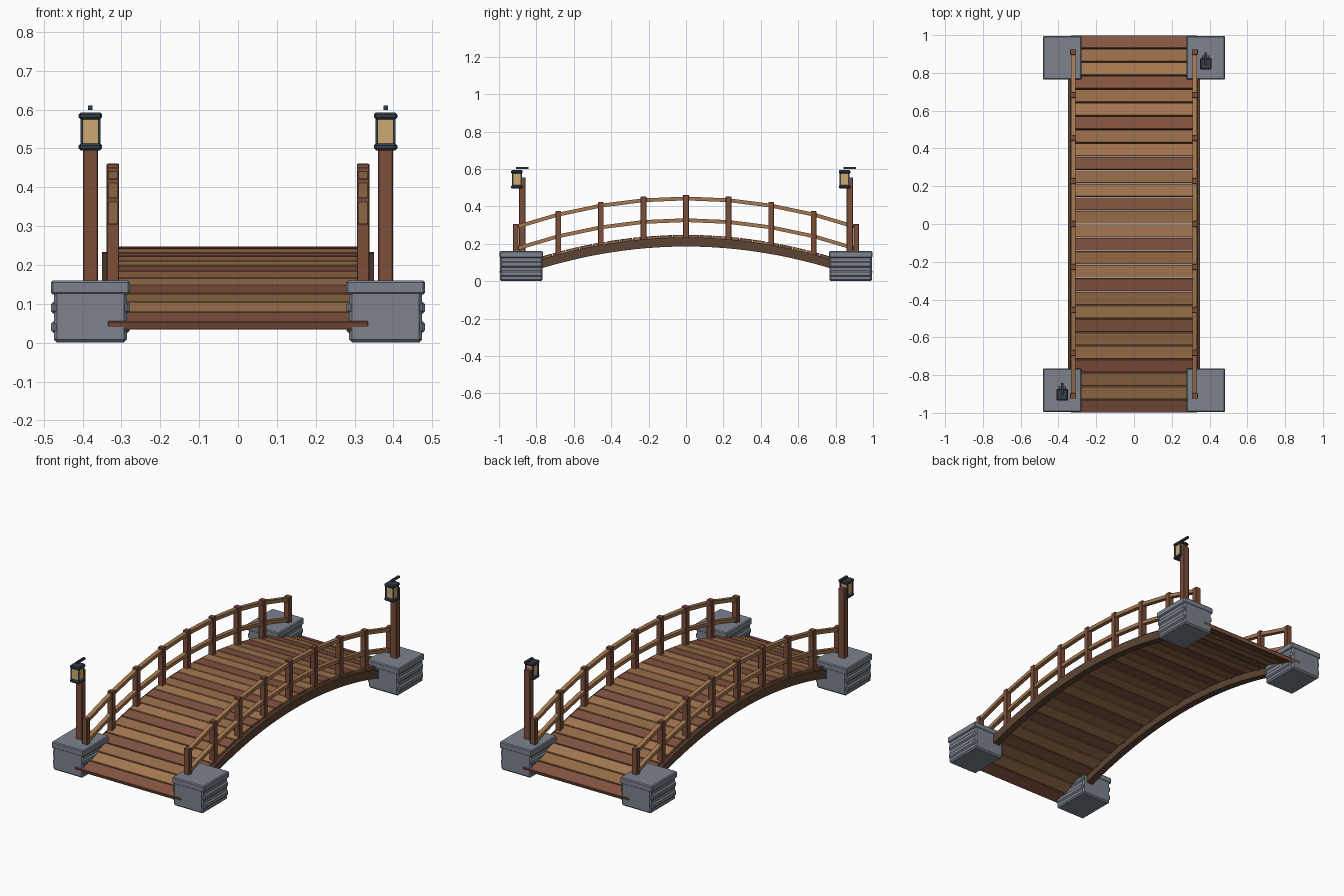
import bpy, bmesh, math
from mathutils import Matrix, Vector

if "Cube" in bpy.data.objects:
    bpy.data.objects.remove(bpy.data.objects["Cube"])


def mat(name, r, g, b):
    m = bpy.data.materials.new(name)
    m.diffuse_color = (r, g, b, 1)
    m.use_nodes = True
    m.node_tree.nodes["Principled BSDF"].inputs["Base Color"].default_value = m.diffuse_color
    return m


TAN = mat("tan_plank", 0.38, 0.19, 0.083)
MID = mat("mid_plank", 0.31, 0.15, 0.065)
RED = mat("reddish_plank", 0.23, 0.089, 0.052)
POST = mat("post_wood", 0.20, 0.077, 0.042)
RAIL = mat("rail_wood", 0.38, 0.19, 0.083)
BEAM = mat("beam_wood", 0.11, 0.058, 0.035)
STONE = mat("grey_stone", 0.20, 0.225, 0.27)
IRON = mat("dark_iron", 0.035, 0.048, 0.068)
GLASS = mat("amber_glass", 0.60, 0.41, 0.16)

K = 0.195  # arch drop: z = top - K * y^2


def arch(top, y):
    return top - K * y * y


def finish(name, bm, material):
    bmesh.ops.recalc_face_normals(bm, faces=bm.faces)
    me = bpy.data.meshes.new(name)
    bm.to_mesh(me)
    bm.free()
    me.materials.append(material)
    ob = bpy.data.objects.new(name, me)
    bpy.context.collection.objects.link(ob)
    return ob


def box(name, loc, size, material, bevel=0.0, tilt=0.0):
    """Box centred on loc, tilted about x, with optional chamfer."""
    bm = bmesh.new()
    bmesh.ops.create_cube(bm, size=1)
    bmesh.ops.scale(bm, vec=size, verts=bm.verts)
    if bevel:
        bmesh.ops.bevel(bm, geom=bm.edges[:], offset=bevel, segments=1, affect='EDGES')
    bm.transform(Matrix.Translation(loc) @ Matrix.Rotation(tilt, 4, 'X'))
    return finish(name, bm, material)


# deck planks following the arch
N, PITCH = 28, 0.0712
for i in range(N):
    y = (i - (N - 1) / 2) * PITCH
    a = math.atan(-2 * K * y)
    box(f"deck_plank_{i}", (0, y, arch(0.236, y)),
        (0.67, PITCH / math.cos(a) * 0.95, 0.022), (RED, TAN, MID)[i % 3], 0.002, a)

# curved side beams under the deck
for s in (-1, 1):
    bm = bmesh.new()
    rings = []
    for j in range(29):
        y = -0.96 + 1.92 * j / 28
        rings.append([bm.verts.new((s * x, y, arch(z, y)))
                      for x, z in ((0.31, 0.185), (0.35, 0.185), (0.35, 0.234), (0.31, 0.234))])
    for p, q in zip(rings, rings[1:]):
        for k in range(4):
            bm.faces.new((p[k], p[(k + 1) % 4], q[(k + 1) % 4], q[k]))
    bm.faces.new(rings[0])
    bm.faces.new(rings[-1])
    finish(f"side_beam_{s}", bm, BEAM)

# railing posts and straight rail segments between them
post_y = [(i - 4) * 0.2275 for i in range(9)]
for s in (-1, 1):
    x = s * 0.322
    for i, y in enumerate(post_y):
        top, low = 0.461 - 0.187 * y * y, arch(0.22, y)
        box(f"railing_post_{s}_{i}", (x, y, (top + low) / 2), (0.032, 0.03, top - low), POST, 0.002)
    for name, top in (("top_rail", 0.442), ("lower_rail", 0.326)):
        for i in range(8):
            a = Vector((x, post_y[i], top - 0.185 * post_y[i] ** 2))
            b = Vector((x, post_y[i + 1], top - 0.185 * post_y[i + 1] ** 2))
            d = b - a
            box(f"{name}_{s}_{i}", (a + b) / 2, (0.024, d.length + 0.004, 0.02), RAIL,
                0, math.atan2(d.z, d.y))

# corner stone piers: core, projecting courses and cap
for sx in (-1, 1):
    for sy in (-1, 1):
        x, y, tag = sx * 0.38, sy * 0.88, f"{sx}_{sy}"
        box(f"pier_core_{tag}", (x, y, 0.07), (0.188, 0.228, 0.14), STONE, 0.008)
        for k, z in enumerate((0.04, 0.09)):
            box(f"pier_course_{tag}_{k}", (x, y, z), (0.202, 0.222, 0.032), STONE, 0.007)
        box(f"pier_cap_{tag}", (x, y, 0.142), (0.203, 0.232, 0.036), STONE, 0.005)

# lantern posts with lanterns on two opposite corners
for s in (-1, 1):
    x, y = s * 0.38, s * 0.876
    ly = y - 0.028
    box(f"lantern_post_{s}", (x, y, 0.35), (0.038, 0.034, 0.41), POST, 0.002)
    box(f"lantern_hook_{s}", (x, y, 0.605), (0.012, 0.066, 0.011), IRON)
    box(f"lantern_base_{s}", (x, ly, 0.504), (0.06, 0.062, 0.018), IRON, 0.005)
    box(f"lantern_lid_{s}", (x, ly, 0.584), (0.06, 0.062, 0.018), IRON, 0.005)
    box(f"lantern_glass_{s}", (x, ly, 0.544), (0.044, 0.044, 0.07), GLASS)
    for dx in (-1, 1):
        for dy in (-1, 1):
            box(f"lantern_frame_{s}_{dx}_{dy}", (x + dx * 0.0225, ly + dy * 0.0225, 0.544),
                (0.007, 0.007, 0.07), IRON)
